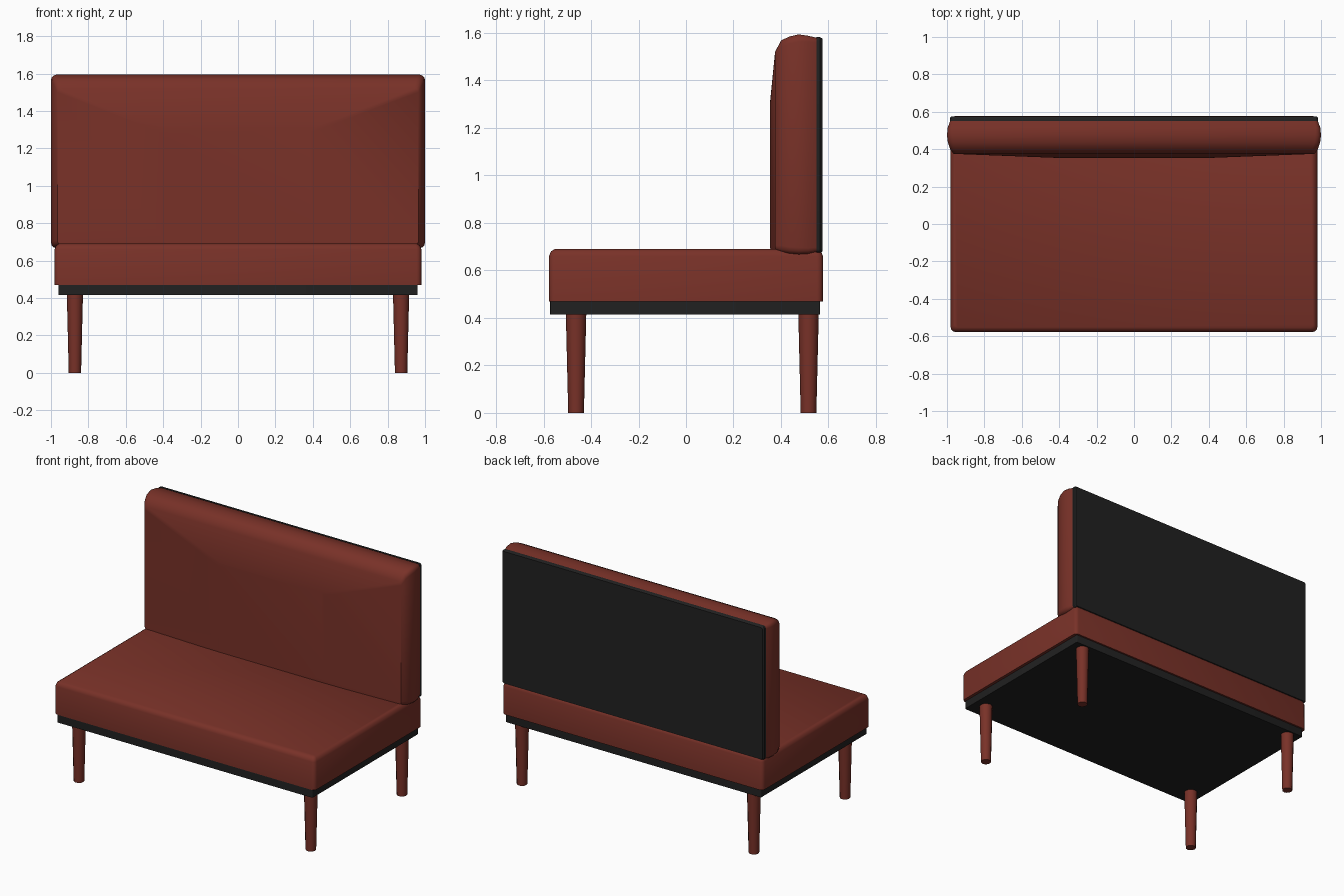
import bpy, bmesh, math

if "Cube" in bpy.data.objects:
    bpy.data.objects.remove(bpy.data.objects["Cube"])


def material(name, rgb):
    m = bpy.data.materials.new(name)
    m.diffuse_color = (*rgb, 1)
    m.use_nodes = True
    m.node_tree.nodes["Principled BSDF"].inputs["Base Color"].default_value = m.diffuse_color
    return m


RED = material("oxblood leather", (0.19, 0.031, 0.021))
BLACK = material("black board", (0.015, 0.015, 0.015))


def rounded_rect(x0, x1, v0, v1, r, seg=3):
    """Counter-clockwise outline of a rectangle with rounded corners."""
    pts = []
    corners = ((x1 - r, v1 - r), (x0 + r, v1 - r), (x0 + r, v0 + r), (x1 - r, v0 + r))
    for i, (cx, cv) in enumerate(corners):
        for s in range(seg + 1):
            a = math.pi / 2 * (i + s / seg)
            pts.append((cx + r * math.cos(a), cv + r * math.sin(a)))
    return pts


def loft(name, rings, mat, angle=35):
    """Skin a list of equal-length point rings and cap both ends."""
    bm = bmesh.new()
    loops = [[bm.verts.new(p) for p in ring] for ring in rings]
    for a, b in zip(loops, loops[1:]):
        n = len(a)
        for i in range(n):
            bm.faces.new((a[i], a[(i + 1) % n], b[(i + 1) % n], b[i]))
    bm.faces.new(loops[0])
    bm.faces.new(loops[-1])
    bmesh.ops.recalc_face_normals(bm, faces=bm.faces)
    me = bpy.data.meshes.new(name)
    bm.to_mesh(me)
    bm.free()
    me.materials.append(mat)
    ob = bpy.data.objects.new(name, me)
    bpy.context.collection.objects.link(ob)
    bpy.ops.object.select_all(action='DESELECT')
    ob.select_set(True)
    bpy.context.view_layer.objects.active = ob
    bpy.ops.object.shade_smooth_by_angle(angle=math.radians(angle))
    return ob


def ring_z(z, hx, y0, y1, r):
    return [(x, y, z) for x, y in rounded_rect(-hx, hx, y0, y1, r)]


def ring_y(y, hx, z0, z1, r):
    return [(x, y, z) for x, z in rounded_rect(-hx, hx, z0, z1, r)]


# Base board under the seat
loft("base_board", [ring_z(z, 0.96, -0.572, 0.565, 0.006) for z in (0.415, 0.47)], BLACK)

# Seat cushion with a softened top edge
loft("seat", [
    ring_z(0.47, 0.98, -0.577, 0.577, 0.025),
    ring_z(0.66, 0.98, -0.577, 0.577, 0.025),
    ring_z(0.68, 0.972, -0.569, 0.569, 0.022),
    ring_z(0.69, 0.957, -0.553, 0.553, 0.015),
], RED, 50)

# Padded backrest, bulging at the sides and front
loft("backrest", [
    ring_y(0.55, 0.983, 0.677, 1.58, 0.02),
    ring_y(0.515, 0.996, 0.669, 1.588, 0.025),
    ring_y(0.475, 1.0, 0.666, 1.594, 0.03),
    ring_y(0.435, 0.995, 0.669, 1.585, 0.03),
    ring_y(0.40, 0.983, 0.675, 1.568, 0.03),
    ring_y(0.375, 0.965, 0.685, 1.52, 0.02),
    ring_y(0.353, 0.4, 0.692, 1.3, 0.02),
], RED, 50)

# Back panel with a small outer chamfer
loft("back_panel", [
    ring_y(0.55, 0.985, 0.675, 1.582, 0.015),
    ring_y(0.565, 0.985, 0.675, 1.582, 0.015),
    ring_y(0.575, 0.977, 0.68, 1.576, 0.012),
], BLACK)

# Tapered round legs
for row, y in (("front", -0.463), ("rear", 0.516)):
    for side, x in (("left", -0.872), ("right", 0.872)):
        loft(f"{row}_{side}_leg", [
            [(x + r * math.cos(i * math.tau / 12), y + r * math.sin(i * math.tau / 12), z)
             for i in range(12)]
            for z, r in ((0, 0.033), (0.415, 0.043))], RED, 40)
